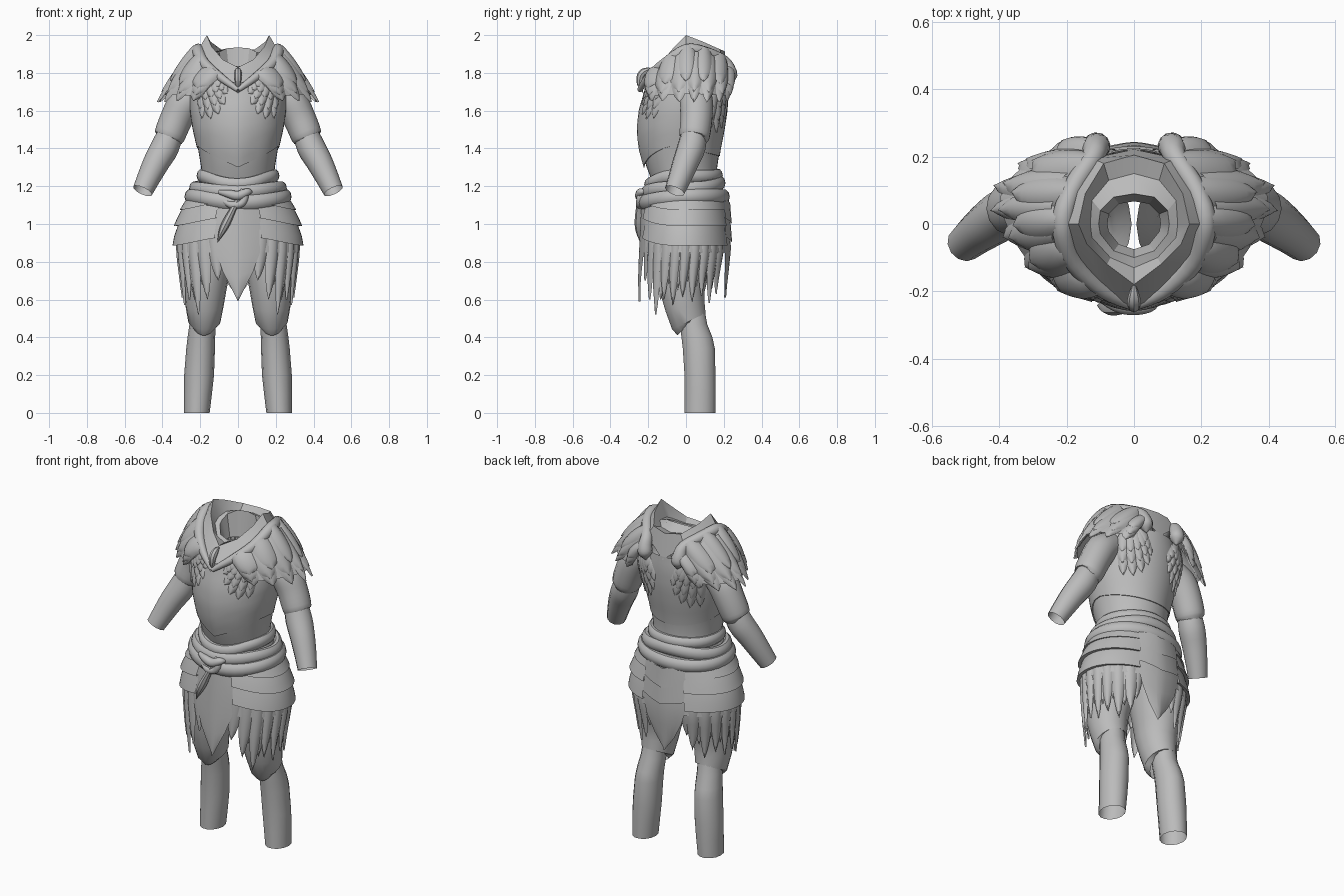
import bpy, bmesh, math
from mathutils import Vector as V

if "Cube" in bpy.data.objects:
    bpy.data.objects.remove(bpy.data.objects["Cube"])

grey = bpy.data.materials.new("plain grey")
grey.diffuse_color = (0.5, 0.5, 0.5, 1)
grey.use_nodes = True
grey.node_tree.nodes["Principled BSDF"].inputs["Base Color"].default_value = grey.diffuse_color


def build(name, grids, mirror=False, angle=38):
    """Make one object from grids of points: (rows, closed)."""
    bm = bmesh.new()
    for rows, closed in grids:
        vs = [[bm.verts.new(p) for p in r] for r in rows]
        n = len(rows[0])
        for a, b in zip(vs, vs[1:]):
            for i in range(n if closed else n - 1):
                j = (i + 1) % n
                bm.faces.new((a[i], a[j], b[j], b[i]))
    bmesh.ops.remove_doubles(bm, verts=bm.verts, dist=1e-5)
    bmesh.ops.recalc_face_normals(bm, faces=bm.faces)
    me = bpy.data.meshes.new(name)
    bm.to_mesh(me)
    bm.free()
    me.materials.append(grey)
    ob = bpy.data.objects.new(name, me)
    bpy.context.collection.objects.link(ob)
    bpy.ops.object.select_all(action='DESELECT')
    ob.select_set(True)
    bpy.context.view_layer.objects.active = ob
    bpy.ops.object.shade_smooth_by_angle(angle=math.radians(angle))
    if mirror:
        ob.modifiers.new("mirror", 'MIRROR')
    return ob


def curve(pts, t):
    """Catmull-Rom point at t in 0..1."""
    n = len(pts) - 1
    f = min(max(t, 0), 1) * n
    i = min(int(f), n - 1)
    f -= i
    p = [V(pts[min(max(k, 0), n)]) for k in (i - 1, i, i + 1, i + 2)]
    return 0.5 * (2 * p[1] + (p[2] - p[0]) * f + (2 * p[0] - 5 * p[1] + 4 * p[2] - p[3]) * f * f
                  + (3 * p[1] - p[0] - 3 * p[2] + p[3]) * f ** 3)


def tube(pts, radii, ref, sides=12, steps=24, loop=False, flat=1.0):
    """Round or flattened tube along a smooth path."""
    if loop:
        path, rad = [V(p) for p in pts], [radii[0]] * len(pts)
    else:
        path = [curve(pts, i / steps) for i in range(steps + 1)]
        rad = [curve([(r, 0, 0) for r in radii], i / steps).x for i in range(steps + 1)]
    rows, n = [], len(path)
    for i, p in enumerate(path):
        a, b = (path[i - 1], path[(i + 1) % n]) if loop else (path[max(i - 1, 0)], path[min(i + 1, n - 1)])
        s = (b - a).cross(V(ref)).normalized()
        u = s.cross(b - a).normalized()
        rows.append([p + max(rad[i], 0) * (s * flat * math.cos(k * math.tau / sides) + u * math.sin(k * math.tau / sides))
                     for k in range(sides)])
    if loop:
        rows.append(rows[0])
    return rows, True


# body outline: height, half width, front y, back y
BODY = [(.5, .295, -.235, .19), (.7, .31, -.24, .205), (.85, .322, -.235, .225), (.95, .32, -.23, .22),
        (1.05, .295, -.225, .21), (1.12, .265, -.22, .205), (1.18, .235, -.205, .195), (1.24, .192, -.185, .17),
        (1.3, .195, -.208, .165), (1.4, .212, -.238, .18), (1.5, .235, -.25, .2), (1.6, .25, -.242, .215),
        (1.7, .25, -.215, .22), (1.78, .225, -.195, .215)]


def section(z):
    z = min(max(z, .5), 1.78)
    for a, b in zip(BODY, BODY[1:]):
        if z <= b[0]:
            f = (z - a[0]) / (b[0] - a[0])
            return [a[k] + (b[k] - a[k]) * f for k in (1, 2, 3)]


def body(a, z, off=0.0):
    """Point on the body, a = angle from the front."""
    hx, yf, yb = section(z)
    return V(((hx + off) * math.sin(a), (yf + yb) / 2 - ((yb - yf) / 2 + off) * math.cos(a), z))


def feather(surf, p, q, half, scale, puff=.016, lift=.008, tip_lift=.012, root=.55, blunt=3.5):
    """Puffed leaf lying on a surface, from p to q in its coordinates."""
    du, dv = (q[0] - p[0]) * scale[0], (q[1] - p[1]) * scale[1]
    ln = math.hypot(du, dv)
    rows = []
    for i in range(9):
        s = i / 8
        w = half * min(1, root + 1.1 * s) * (1 - s ** blunt) ** .75
        row = []
        for k in range(7):
            c = k / 3 - 1
            u = p[0] + (q[0] - p[0]) * s - dv / ln * w * c / scale[0]
            v = p[1] + (q[1] - p[1]) * s + du / ln * w * c / scale[1]
            e = .02
            o = surf(u, v)
            n = (surf(u + e, v) - surf(u - e, v)).cross(surf(u, v + e) - surf(u, v - e)).normalized()
            if n.dot(V((o.x * .6, o.y, .08))) < 0:
                n = -n
            row.append(o + n * (lift + tip_lift * s + puff * (1 - c * c) * (1 - s * s * .8) - .006 * c * c))
        rows.append(row)
    return rows, False


def angles(n, a0=0, a1=math.tau):
    return [a0 + (a1 - a0) * i / n for i in range(n + 1)]


# --- torso: under layer and breastplate with a V-shaped lower edge
build("under_tunic", [([[body(a, z) for a in angles(40)[:-1]] for z in (.85, .95, 1.05, 1.12, 1.18, 1.24, 1.3, 1.4, 1.42)], True)])


def plate_edge(a):
    return 1.30 + .11 * min(1, abs(math.sin(a / 2)) * 1.7) - .05 * max(0, -math.cos(a))


rows = []
for i in range(13):
    rows.append([body(a, plate_edge(a) + (1.78 - plate_edge(a)) * max(i - 1, 0) / 11, 0 if i == 0 else .005)
                 + V((0, -.012 * max(0, 1 - abs(math.sin(a / 2)) * 5) * (1 - i / 12), 0)) for a in angles(48)[:-1]])
build("breastplate", [(rows, True)])

# --- collar: half outlines from front to back, mirrored around
BAND = [(0, -.25, 1.74), (.09, -.2, 1.775), (.18, -.11, 1.85), (.212, 0, 1.92), (.185, .1, 1.91), (.125, .195, 1.865), (0, .222, 1.76)]
RIM = [(0, -.18, 1.83), (.08, -.12, 1.87), (.14, -.06, 1.94), (.165, 0, 2.0), (.145, .09, 1.965), (.09, .18, 1.925), (0, .205, 1.915)]
NECK = [(0, -.1, 1.835), (.06, -.08, 1.845), (.1, -.03, 1.875), (.105, 0, 1.89), (.1, .04, 1.91), (.06, .08, 1.93), (0, .09, 1.935)]
LEDGE = [(0, -.13, 1.83), (.07, -.1, 1.84), (.125, -.04, 1.88), (.13, 0, 1.9), (.125, .07, 1.91), (.075, .13, 1.905), (0, .15, 1.90)]


def full(half):
    return [V(p) for p in half] + [V((-p[0], p[1], p[2])) for p in half[-2:0:-1]]


inner = [V((p.x * .75, p.y * .75, 1.78)) for p in full(NECK)]
build("collar", [([inner, full(NECK), full(LEDGE), full(RIM), full(BAND)], True)], angle=30)
build("collar_roll", [tube([(0, -.245, 1.71)] + BAND[1:6] + [(.115, .225, 1.815), (.11, .232, 1.775), (.105, .232, 1.735)],
                           [.014, .022, .03, .032, .03, .032, .04, .038, 0], (0, 0, 1), 12, 32)], True)
build("collar_beak", [tube([(0, -.17, 1.825), (0, -.215, 1.81), (0, -.24, 1.785), (0, -.245, 1.74), (0, -.225, 1.69)],
                           [0, .018, .02, .014, 0], (1, 0, 0), 8, 12)])

# --- shoulder guards: curved shell covered by layers of long feathers
ROOT = BAND[1:6] + [(.11, .225, 1.79)]
TIPS = [(.2, -.195, 1.655), (.31, -.13, 1.655), (.395, -.01, 1.65), (.42, .09, 1.65), (.33, .18, 1.65), (.2, .225, 1.66)]


def shoulder(t, s):
    t, s = min(max(t, 0), 1), min(max(s, -.05), 1.05)
    r, q = curve(ROOT, t), curve(TIPS, t)
    m = (r + q) / 2 + V((.018, .03 * (t - .45) * 2, .018))
    return r * (1 - s) ** 2 + m * 2 * s * (1 - s) + q * s * s


build("shoulder_shell", [([[shoulder(t / 20, s / 8) for t in range(21)] for s in range(8)], False)], True)
grids = []
for n, s0, s1, puff, lift, blunt in ((7, .3, 1.02, .014, 0, 3), (7, .1, .86, .016, .007, 4), (6, .0, .66, .022, .012, 5)):
    for i in range(n):
        t = (i + .5) / n
        grids.append(feather(shoulder, (t, s0), (t, s1), .31 / n + .006, (.6, .33), puff, lift, .006, .8, blunt))
build("shoulder_feathers", grids, True)

# --- chest and back feathers fanning from under the shoulders
for name, back, drop in (("chest_feathers", False, 0), ("back_feathers", True, .07)):
    grids = []
    tips = [(.22, 1.69), (.28, 1.63), (.42, 1.58), (.62, 1.555), (.86, 1.56)]
    for layer, f in enumerate((1, .76, .52)):
        for a, z in tips:
            p, q = (.74 + (a - .56) * .5, 1.76), (a, z - drop)
            q = (p[0] + (q[0] - p[0]) * f, p[1] + (q[1] - p[1]) * f)
            if back:
                p, q = (math.pi - p[0], p[1]), (math.pi - q[0], q[1])
            grids.append(feather(body, p, q, .036, (.25, 1), .01, .006 + .007 * layer, .004, .55, 5))
    build(name, grids, True)

# --- arms: short sleeve and open-ended forearm
build("sleeve", [tube([(.21, .05, 1.69), (.28, .055, 1.64), (.325, .055, 1.56), (.364, .045, 1.465), (.37, .043, 1.452)],
                      [.08, .089, .086, .081, .062], (0, 1, 0), 14, 16)], True)
build("forearm", [tube([(.35, .045, 1.5), (.385, .03, 1.41), (.43, 0, 1.33), (.47, -.03, 1.25), (.505, -.06, 1.175)],
                       [.064, .075, .07, .062, .054], (0, 1, 0), 12, 12)], True)

# --- sash: three broad rolls sagging toward the knot
grids = []
for z, sag, r, wave in ((1.25, .035, .034, .006), (1.195, .035, .038, -.008), (1.14, .02, .04, .006)):
    path = [body(a, z - sag * math.cos(a) ** 3 * (1 if math.cos(a) > 0 else .4) + wave * math.sin(2 * a + z * 9), .002)
            for a in angles(40)[:-1]]
    grids.append(tube(path, [r], (0, 0, 1), 10, loop=True, flat=.72))
build("sash", grids)
build("sash_knot", [tube([(-.1, -.22, 1.17), (-.05, -.24, 1.16), (.0, -.245, 1.15), (.05, -.24, 1.17), (.07, -.22, 1.17)],
                         [.012, .022, .026, .02, .008], (0, 0, 1), 10, 14),
                    tube([(-.075, -.23, 1.12), (-.03, -.242, 1.10), (.02, -.245, 1.11), (.035, -.24, 1.15), (.01, -.235, 1.18)],
                         [.012, .02, .02, .02, .01], (0, 1, 0), 10, 14),
                    tube([(0, -.24, 1.13), (-.03, -.245, 1.07), (-.06, -.244, 1.01), (-.085, -.244, .96), (-.11, -.242, .9)],
                         [.018, .022, .028, .022, 0], (0, 1, 0), 8, 12, flat=.8)])

# --- hip plates: three flared tiers on each side
grids = []
for top, low, o0, o1 in ((1.03, .885, .002, .026), (1.1, .99, .01, .03), (1.16, 1.075, .01, .024)):
    arc = angles(22, .38, 2.72)
    rim = [low + .05 * max(0, math.cos(a)) ** 3 for a in arc]
    rows = [[body(a, top + (b - top) * f, (o0 + (o1 - o0) * f) * (.5 + .5 * math.sin(a))) for a, b in zip(arc, rim)]
            for f in (0, .33, .67, 1)]
    rows.append([body(a, b + .004, .003) for a, b in zip(arc, rim)])
    grids.append((rows, False))
build("hip_plates", grids, True, 30)


# --- centre cloths: pointed front panel, layered back panels
def cloth(outline, turn, off):
    rows = []
    for z, w in outline:
        hx = section(z)[0]
        rows.append([body(turn + math.asin(w * k / 4 / hx), z - .03 * (1 - abs(k) / 4) * (w > 0), off + .01 * (1 - abs(k) / 4))
                     for k in range(-4, 5)])
    return rows, False


build("front_cloth", [cloth([(1.14, .1), (1.05, .115), (.95, .125), (.85, .115), (.75, .08), (.67, .04), (.59, 0)], 0, .004)])
build("back_cloth", [cloth([(1.14, .13), (1.0, .14), (.9, .14), (.8, .115), (.7, .065), (.61, 0)], math.pi, .004),
                     cloth([(1.14, .125), (1.05, .13), (.93, .13)], math.pi, .012),
                     cloth([(1.14, .12), (1.08, .125), (1.03, .12)], math.pi, .018)])

# --- hanging skirt feathers in two overlapping layers
grids = []
outer = [(.42, .70), (.64, .60), (.86, .52), (1.1, .60), (1.34, .57), (1.58, .61), (1.82, .59), (2.06, .62), (2.3, .58), (2.54, .63)]
for a, z in outer:
    lean = -.07 * math.cos(a)
    grids.append(feather(body, (a, .97), (a + lean, z), .045, (.29, 1), .012, -.004, -.004, .9, 2.2))
    grids.append(feather(body, (a + .12, .97), (a + .12 + lean, z + .08), .046, (.29, 1), .012, -.014, -.004, .9, 2.2))
build("skirt_feathers", grids, True)


# --- legs: thigh guard with slanted lower edge, open-ended shin
def leg(rows, sides, slant=0):
    out = []
    for i, (z, cx, cy, rx, ry) in enumerate(rows):
        k = slant * max(0, i - len(rows) + 4) / 3
        out.append([(cx + rx * math.cos(a), cy + ry * math.sin(a), z + k * math.sin(a)) for a in angles(sides)[:-1]])
    return out, True


build("thigh_guard", [leg([(.95, .142, 0, .135, .16), (.85, .155, 0, .14, .16), (.72, .17, -.015, .122, .135),
                           (.64, .175, -.02, .112, .12), (.56, .177, -.005, .1, .105), (.485, .178, .015, .086, .09),
                           (.475, .18, .02, .06, .066)], 18, .065)], True)
build("shin", [leg([(.56, .182, .03, .066, .068), (.47, .187, .04, .07, .074), (.4, .194, .058, .073, .084),
                    (.34, .198, .068, .076, .087), (.2, .206, .074, .079, .084), (.1, .212, .075, .074, .084),
                    (0, .218, .074, .068, .083)], 14)], True)
